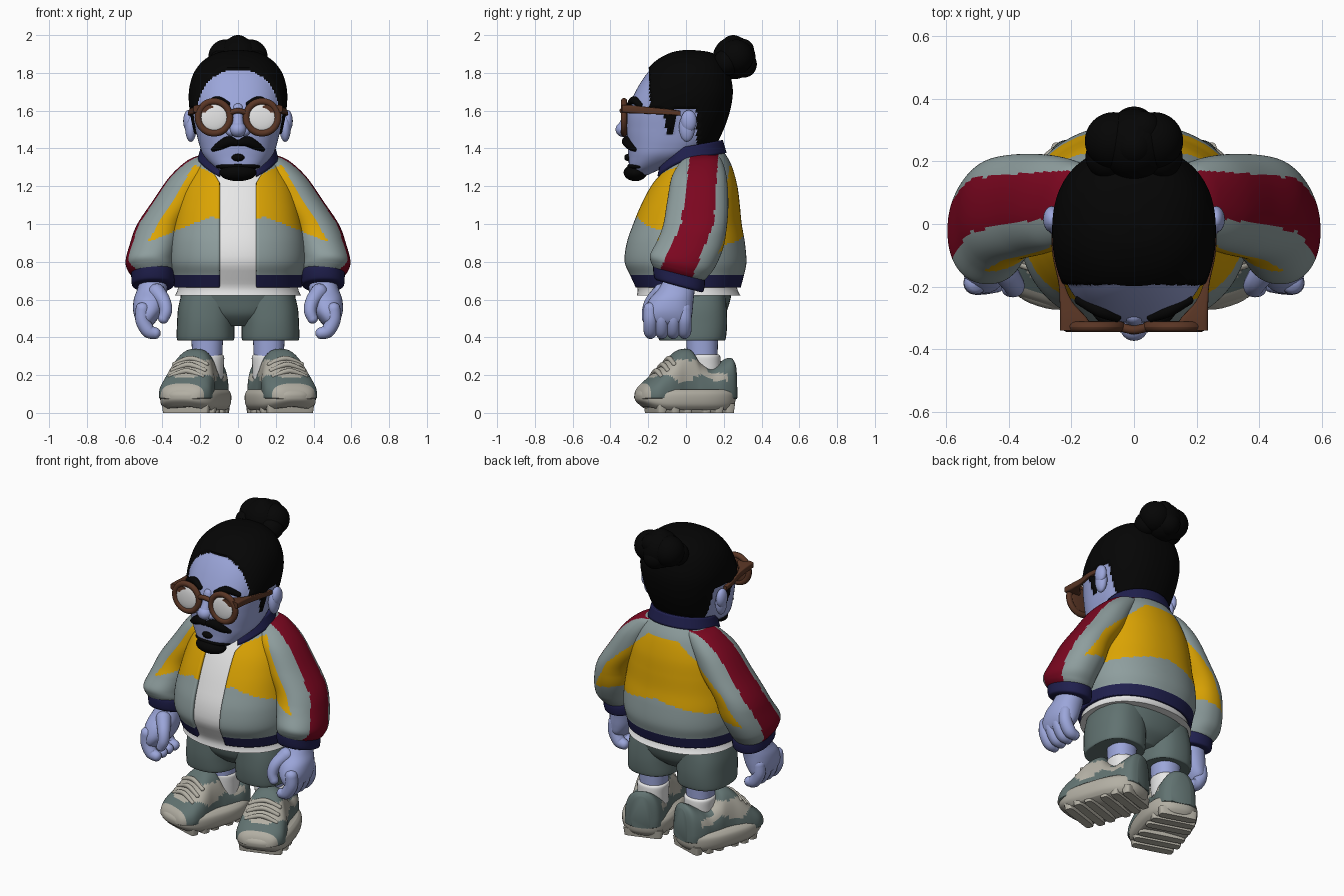
import bpy, bmesh
from math import sin, cos, pi, sqrt, asin, radians, copysign
from mathutils import Vector, Matrix
cube = bpy.data.objects.get("Cube")
if cube:
    bpy.data.objects.remove(cube, do_unlink=True)
COLOURS = {
    "skin": (0.33, 0.38, 0.70), "hair black": (0.0015, 0.0015, 0.0015),
    "frame brown": (0.10, 0.036, 0.018), "white": (0.80, 0.80, 0.80),
    "navy": (0.014, 0.014, 0.075), "yellow": (0.71, 0.37, 0.001),
    "red": (0.20, 0.002, 0.014), "jacket grey": (0.27, 0.34, 0.34),
    "slate": (0.12, 0.17, 0.165), "beige": (0.45, 0.43, 0.37)}
MATS = {}
for key, rgb in COLOURS.items():
    m = MATS[key] = bpy.data.materials.new(key)
    m.use_nodes = True
    m.diffuse_color = (*rgb, 1)
    m.node_tree.nodes["Principled BSDF"].inputs["Base Color"].default_value = (*rgb, 1)
SIDES = (("left", Matrix.Identity(4)), ("right", Matrix.Diagonal((-1, 1, 1, 1))))

def spline(rows, t):  # smooth interpolation through equal-length tuples
    n = len(rows) - 1
    i = min(int(t * n), n - 1)
    f = t * n - i
    pts = [rows[max(0, min(n, i + k))] for k in (-1, 0, 1, 2)]
    return [0.5 * (2*b + (c - a)*f + (2*a - 5*b + 4*c - d)*f*f + (3*b - a - 3*c + d)*f**3)
            for a, b, c, d in zip(*pts)]

def grid(name, fn, mats, nu=32, nv=24, solid=True, rule=None, puff=0, xf=Matrix.Identity(4)):
    # surface from fn(u, v); solid ones wrap around u and are capped
    bm = bmesh.new()
    cols = nu if solid else nu + 1
    vs = [[bm.verts.new(fn(i / nu, j / nv)) for i in range(cols)] for j in range(nv + 1)]
    for j in range(nv):
        for i in range(nu):
            k = (i + 1) % cols
            bm.faces.new((vs[j][i], vs[j][k], vs[j + 1][k], vs[j + 1][i]))
    if solid:
        bm.faces.new(vs[0][::-1])
        bm.faces.new(vs[-1])
        bmesh.ops.recalc_face_normals(bm, faces=bm.faces)
    for f in bm.faces:
        f.smooth = True
        f.material_index = mats.index(rule(f.calc_center_median())) if rule else 0
    bm.normal_update()
    for v in bm.verts:
        if puff and all(f.material_index == 1 for f in v.link_faces):
            v.co += v.normal * puff
    bm.transform(xf)
    if solid:
        bmesh.ops.recalc_face_normals(bm, faces=bm.faces)
    me = bpy.data.meshes.new(name)
    bm.to_mesh(me)
    bm.free()
    me.set_sharp_from_angle(angle=radians(55))
    for key in mats:
        me.materials.append(MATS[key])
    ob = bpy.data.objects.new(name, me)
    bpy.context.collection.objects.link(ob)
    return ob

def ring(row, a, power=2.2):  # point on a rounded slice (z, centre x, half width, front, back)
    z, cx, rx, yf, yb = row
    s, c = (copysign(abs(w) ** (2 / power), w) for w in (sin(a), cos(a)))
    return Vector((cx + rx * s, (yf + yb) / 2 - (yb - yf) / 2 * c, z))

def loft(name, rows, mats, power=2.2, **kw):
    return grid(name, lambda u, v: ring(spline(rows, v), 2 * pi * u, power), mats, **kw)

def ball(name, at, size, mat, **kw):
    def fn(u, v):
        a, b = 2 * pi * u, (v * 0.98 - 0.49) * pi
        return Vector([p + r * k for p, r, k in zip(at, size, (cos(b)*sin(a), -cos(b)*cos(a), sin(b)))])
    return grid(name, fn, (mat,), **kw)

def tube(name, pts, mat, **kw):  # round-ended tube through (x, y, z, radius)
    span = Vector(pts[-1][:3]) - Vector(pts[0][:3])
    low = min(range(3), key=lambda i: abs(span[i]))
    ref = Vector([float(i == low) for i in range(3)])
    def fn(u, v):
        t = min(1, max(0, (v - 0.15) / 0.7))
        c = (v - 0.15) / 0.15 if v < 0.15 else max(0, (v - 0.85) / 0.15)
        x, y, z, r = spline(pts, t)
        d = Vector(spline(pts, min(1, t + 0.01))[:3]) - Vector(spline(pts, max(0, t - 0.01))[:3])
        d.normalize()
        p = d.cross(ref).normalized()
        k = r * max(0.05, sqrt(max(0, 1 - c * c)))
        return Vector((x, y, z)) + d*r*c + (p * cos(2*pi*u) + d.cross(p) * sin(2*pi*u)) * k
    return grid(name, fn, (mat,), nu=16, nv=28, **kw)

# Head with the hair raised from it
HEAD = [(1.26, 0, .06, -.28, -.20), (1.30, 0, .12, -.30, -.11), (1.36, 0, .18, -.305, .06),
        (1.42, 0, .205, -.31, .14), (1.50, 0, .224, -.315, .185), (1.60, 0, .243, -.31, .22),
        (1.70, 0, .247, -.268, .235), (1.79, 0, .224, -.212, .22), (1.855, 0, .175, -.15, .19),
        (1.895, 0, .105, -.075, .13), (1.908, 0, .02, -.01, .04)]
def head_colour(c):
    hair = (c.z > 1.81 or (c.z > 1.615 and c.y > -.192) or c.y > .055
            or (c.z > 1.475 and abs(c.y + .088) < .13 * (c.z - 1.47) + .014))
    return "hair black" if hair else "skin"
loft("head", HEAD, ("skin", "hair black"), 2.3, nu=120, nv=100, rule=head_colour, puff=.013)
loft("neck", [(1.2, 0, .12, -.06, .15), (1.45, 0, .13, -.09, .14)], ("skin",))

def on_face(*pts):  # lay (x, z, radius) points on the front of the head
    out = []
    for x, z, r in pts:
        row = min((spline(HEAD, i / 200) for i in range(201)), key=lambda q: abs(q[0] - z))
        out.append((x, ring(row, asin((abs(x) / row[2]) ** 1.15), 2.3).y - .004, z, r))
    return out

# Bun made of overlapping knots
for x, y, z, r in ((0, .255, 1.88, .113), (0, .25, 1.932, .068), (.065, .265, 1.885, .092),
                   (-.065, .265, 1.885, .092), (.085, .215, 1.855, .07), (-.085, .215, 1.855, .07),
                   (0, .305, 1.845, .07), (.03, .3, 1.92, .06)):
    ball("bun_knot", (x, y, z), (r, r, r), "hair black")

# Nose and beard
tube("nose_bridge", [(0, -.29, 1.61, .03), (0, -.31, 1.56, .028), (0, -.328, 1.51, .035)], "skin")
ball("nose_tip", (0, -.328, 1.50), (.045, .045, .04), "skin")
ball("goatee", (0, -.268, 1.272), (.098, .062, .045), "hair black")
ball("goatee_side", (0, -.245, 1.305), (.118, .066, .024), "hair black")
ball("soul_patch", (0, -.305, 1.352), (.034, .022, .02), "hair black")
tube("glasses_bridge", [(-.04, -.33, 1.59, .014), (0, -.338, 1.60, .014), (.04, -.33, 1.59, .014)],
     "frame brown")

ARM = [(-.34, .13, .236, 1.61, .02), (-.30, .15, .236, 1.608, .022), (-.25, .195, .237, 1.605, .02),
       (-.19, .222, .241, 1.6, .018), (-.1, .238, .26, 1.594, .015), (-.03, .24, .264, 1.586, .013)]
def arm_shape(u, v):
    y, a, b, z, h = spline(ARM, v)
    p = ring((0, (a + b) / 2, (b - a) / 2, z - h, z + h), 2 * pi * u, 5)
    return Vector((p.x, y, p.y))
def rim_shape(u, v):
    r = .084 + .018 * cos(2 * pi * v)
    return Vector((.127 + r * cos(2*pi*u), -.328 - .017 * sin(2*pi*v), 1.565 + r * sin(2*pi*u)))

for side, mir in SIDES:
    # Facial features in pairs
    ball(side + "_nostril", (.036, -.315, 1.49), (.028, .032, .026), "skin", xf=mir)
    ball(side + "_ear", (.25, .005, 1.51), (.03, .042, .075), "skin", xf=mir)
    ball(side + "_ear_rim", (.262, .015, 1.545), (.028, .042, .058), "skin", xf=mir)
    tube(side + "_moustache", on_face((.012, 1.43, .018), (.05, 1.437, .028), (.095, 1.415, .023),
                                      (.13, 1.395, .012)), "hair black", xf=mir)
    tube(side + "_eyebrow", on_face((.055, 1.635, .014), (.11, 1.655, .021), (.175, 1.63, .015)),
         "hair black", xf=mir)
    # Glasses
    grid(side + "_glasses_rim", rim_shape, ("frame brown",), nu=48, nv=14, xf=mir)
    ball(side + "_lens_back", (.127, -.32, 1.565), (.084, .01, .084), "frame brown", xf=mir)
    ball(side + "_lens", (.127, -.33, 1.565), (.073, .014, .073), "white", xf=mir)
    grid(side + "_glasses_arm", arm_shape, ("frame brown",), xf=mir)

# Open jacket over a shirt
JACKET = ("jacket grey", "yellow", "red", "navy")
def jacket_colour(c):
    x, z = abs(c.x), c.z
    middle = .06 + (.1 if z > 1 else .43) * (z - 1)
    if x > min(.45, .13 + .7 * (1.38 - z)) and abs(c.y - middle) < .074 + .03 * (1.38 - z):
        return "red"
    low, top = ((1.04 - .4 * abs(x - .14), 1.2 + .5 * x) if c.y < 0
                else (.93 - .2 * (x - .1), min(1.31, 1.4 - .9 * x)))
    return "yellow" if low < z < min(top, 1.3 - 1.65 * (x - .24)) else "jacket grey"
def body_colour(c):
    return "navy" if c.z < .73 else jacket_colour(c)

BODY = [(.665, 0, .337, -.275, .29), (.73, 0, .348, -.305, .307), (.80, 0, .365, -.333, .32),
        (.90, 0, .362, -.322, .312), (1.0, 0, .345, -.288, .295), (1.1, 0, .325, -.247, .285),
        (1.2, 0, .295, -.195, .272), (1.3, 0, .24, -.125, .245), (1.36, 0, .19, -.075, .215),
        (1.39, 0, .16, -.05, .19)]
def open_front(u, v):
    row = spline(BODY, v)
    a = asin(min(.9, (.098 + .6 * max(0, row[0] - 1.22)) / row[2]) ** 1.1)
    return ring(row, a + u * (2 * pi - 2 * a))
def collar_band(u, v):
    a = .5 + u * (2 * pi - 1)
    y = .02 - (.195 - .02 * v) * cos(a)
    return Vector(((.215 - .02*v) * sin(a), y, 1.338 + .18*y - 2.5 * max(0, -y)**2 + .072*v))

body = grid("jacket_body", open_front, JACKET, nu=140, nv=90, solid=False, rule=body_colour)
collar = grid("jacket_collar", collar_band, ("navy",), nu=64, nv=6, solid=False)
for ob in (body, collar):
    mod = ob.modifiers.new("thickness", "SOLIDIFY")
    mod.thickness, mod.offset = .022, -1
shirt = [(z, 0, rx - .02, f + .018, b - .02) for z, _, rx, f, b in BODY[:8]]
loft("shirt", [(.622, 0, .333, -.26, .288)] + shirt, ("white",), nu=64)

SLEEVE = [(.725, .455, .10, -.165, .085), (.76, .462, .122, -.185, .115), (.81, .465, .13, -.19, .155),
          (.90, .44, .132, -.155, .20), (1.0, .405, .128, -.12, .218), (1.12, .325, .128, -.10, .224),
          (1.25, .25, .112, -.075, .215), (1.335, .18, .09, -.025, .19), (1.365, .14, .06, .01, .165)]
def sleeve_shape(u, v):
    p = ring(spline(SLEEVE, v), 2 * pi * u)
    p.z -= .27 * (p.y + .04) * max(0, min(1, (.95 - p.z) / .2))
    return p
TILT = Matrix(((1, 0, 0, 0), (0, 1, 0, 0), (0, -.27, 1, -.012), (0, 0, 0, 1)))

for side, mir in SIDES:
    grid(side + "_sleeve", sleeve_shape, JACKET, nu=96, nv=90, rule=jacket_colour, xf=mir)
    loft(side + "_cuff", [(.672, .45, .1, -.155, .08), (.683, .45, .112, -.168, .093),
                          (.72, .45, .115, -.174, .1), (.748, .452, .113, -.172, .098),
                          (.76, .452, .1, -.155, .08)], ("navy",), xf=mir @ TILT)
    # Hand with curled fingers
    loft(side + "_palm", [(.46, .485, .03, -.18, -.01), (.49, .485, .055, -.215, .025),
                          (.54, .475, .08, -.22, .035), (.60, .465, .087, -.195, .04),
                          (.65, .455, .08, -.15, .045), (.70, .45, .07, -.12, .04)], ("skin",), xf=mir)
    for i, y in enumerate((-.188, -.128, -.068, -.008)):
        tube(f"{side}_finger_{i + 1}", [(.505, y, .55, .037), (.505, y, .49, .038),
                                        (.475, y, .435, .037), (.44, y, .422, .031)], "skin", xf=mir)
    tube(side + "_thumb", [(.43, -.13, .64, .045), (.393, -.18, .59, .037), (.382, -.2, .54, .033),
                           (.395, -.205, .5, .028)], "skin", xf=mir)
    # Shorts leg, shin and sock
    loft(side + "_shorts_leg", [(.385, .172, .14, -.13, .195), (.392, .172, .152, -.145, .21),
                                (.47, .171, .152, -.155, .218), (.56, .165, .151, -.155, .215),
                                (.66, .15, .14, -.15, .205)], ("slate",), 2.5, xf=mir)
    loft(side + "_shin", [(.2, .163, .075, .01, .165), (.42, .163, .085, 0, .17)], ("skin",), xf=mir)
    loft(side + "_sock", [(.18, .163, .085, .01, .185), (.25, .163, .088, .005, .185),
                          (.295, .163, .09, .005, .182), (.308, .163, .082, .01, .175)],
         ("white",), xf=mir)
loft("shorts_seat", [(.46, 0, .1, -.08, .14), (.52, 0, .24, -.14, .205), (.6, 0, .3, -.165, .235),
                     (.66, 0, .3, -.18, .24)], ("slate",), nu=48)

# Shoes, turned outwards
UPPER = [(-.268, .06, .10), (-.25, .105, .14), (-.20, .142, .185), (-.14, .144, .24),
         (-.085, .134, .30), (-.035, .12, .335), (.02, .115, .333), (.06, .118, .275),
         (.12, .12, .24), (.18, .12, .262), (.24, .1, .292), (.266, .06, .27)]
SOLE = [(.015, 0, .138, -.235, .24), (.04, 0, .158, -.268, .258), (.075, 0, .164, -.275, .264),
        (.105, 0, .16, -.272, .263), (.125, 0, .142, -.255, .25)]
def upper_shape(u, v):
    y, w, h = spline(UPPER, v)
    s, c = sin(2 * pi * u), cos(2 * pi * u)
    return Vector((w * copysign(abs(c) ** .8, c), y, .08 + ((h - .08) * s ** .65 if s > 0 else .01 * s)))
def upper_colour(c):
    guard = c.z < .18 + .02 * sin(30 * c.y) and c.y > -.235
    heel = c.y > .09 and not (.17 < c.z < .21 and c.y < .2)
    return "slate" if guard or heel or c.z > .28 else "beige"
def sole_shape(u, v):
    p = ring(spline(SOLE, v), 2 * pi * u, 2.6)
    p.z += .035 * max(0, (-p.y - .13) / .13) ** 2 * max(0, 1 - p.z / .1)
    return p
for side, mir in SIDES:
    turn = mir @ Matrix.Translation((.222, 0, 0)) @ Matrix.Rotation(radians(18), 4, "Z")
    grid(side + "_shoe_upper", upper_shape, ("beige", "slate"), nu=64, nv=64, rule=upper_colour, xf=turn)
    grid(side + "_shoe_sole", sole_shape, ("beige",), nu=64, nv=16, xf=turn)
    for y, w in ((-.17, .125), (-.1, .14), (-.03, .138), (.075, .135), (.145, .13), (.212, .11)):
        loft(side + "_tread", [(0, 0, w, y - .025, y + .025), (.05, 0, w + .006, y - .031, y + .031)],
             ("beige",), 6, nv=2, xf=turn)
    for y, z in ((-.165, .222), (-.13, .255), (-.095, .288)):
        tube(side + "_lace", [(-.09, y, z - .03, .012), (0, y, z, .014), (.09, y, z - .03, .012)],
             "beige", xf=turn)
